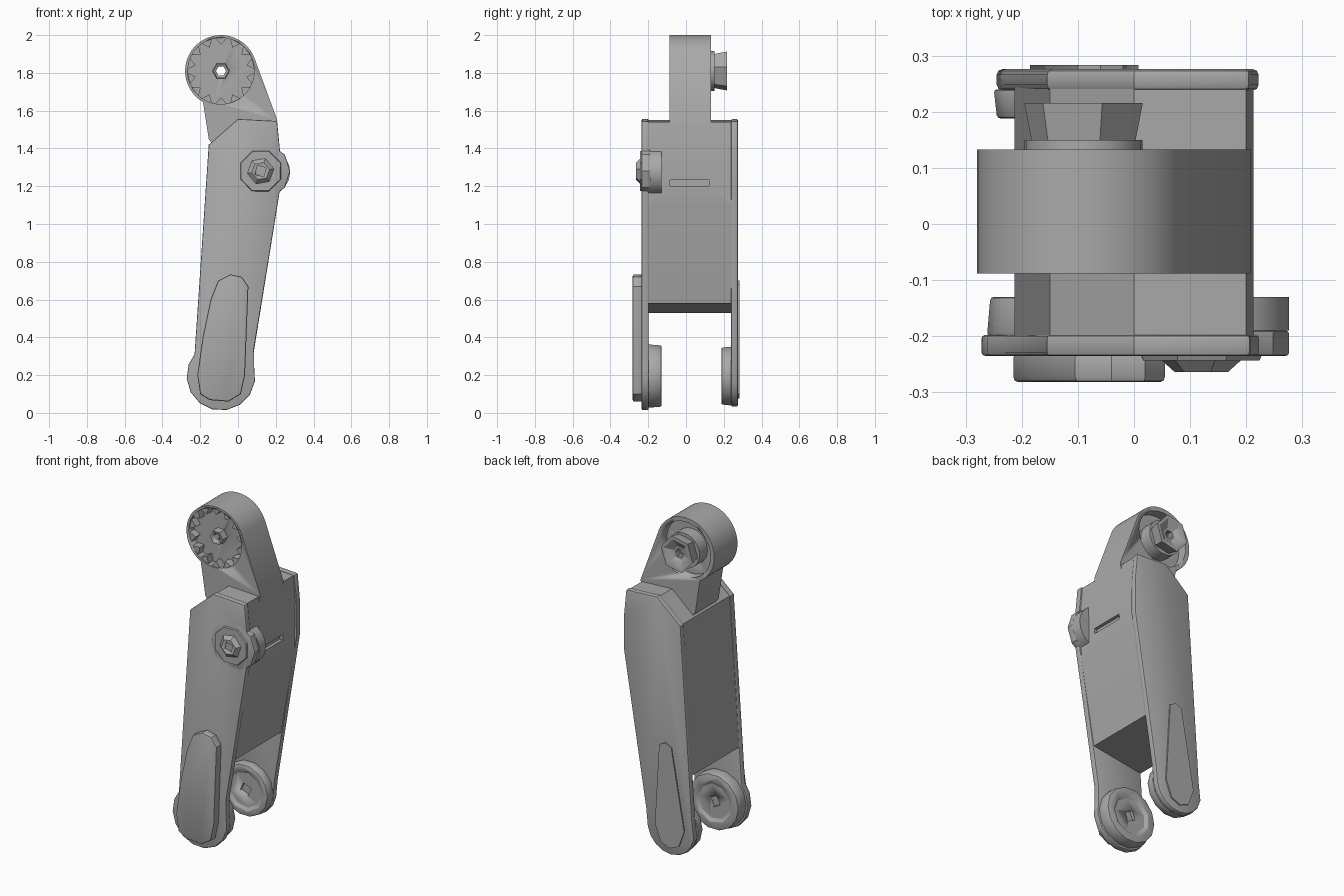
import bpy, bmesh
from math import sin, cos, pi, radians

cube = bpy.data.objects.get("Cube")
if cube:
    bpy.data.objects.remove(cube, do_unlink=True)

grey = bpy.data.materials.new("mid grey")
grey.use_nodes = True
grey.diffuse_color = (0.4, 0.4, 0.4, 1)
grey.node_tree.nodes["Principled BSDF"].inputs["Base Color"].default_value = (0.4, 0.4, 0.4, 1)


def activate(ob):
    bpy.ops.object.select_all(action='DESELECT')
    ob.select_set(True)
    bpy.context.view_layer.objects.active = ob


def arc(cx, cz, r, a0, a1, n):
    """Points on an arc in the XZ plane, angles in degrees."""
    return [(cx + r * cos(radians(a0 + (a1 - a0) * i / n)),
             cz + r * sin(radians(a0 + (a1 - a0) * i / n))) for i in range(n + 1)]


def loft(name, front, back, y0, y1, bevel=0, smooth=True):
    """Solid between an XZ outline at y0 and a matching one at y1."""
    bm = bmesh.new()
    a = [bm.verts.new((x, y0, z)) for x, z in front]
    b = [bm.verts.new((x, y1, z)) for x, z in back]
    bm.faces.new(a)
    bm.faces.new(b[::-1])
    for i in range(len(a)):
        j = (i + 1) % len(a)
        bm.faces.new((a[i], b[i], b[j], a[j]))
    bmesh.ops.recalc_face_normals(bm, faces=bm.faces)
    me = bpy.data.meshes.new(name)
    bm.to_mesh(me)
    bm.free()
    me.materials.append(grey)
    ob = bpy.data.objects.new(name, me)
    bpy.context.collection.objects.link(ob)
    activate(ob)
    if bevel:
        mod = ob.modifiers.new("bevel", 'BEVEL')
        mod.width = bevel
        mod.segments = 2
        mod.limit_method = 'ANGLE'
        mod.angle_limit = radians(50)
        bpy.ops.object.modifier_apply(modifier="bevel")
    if smooth:
        bpy.ops.object.shade_smooth_by_angle(angle=radians(30))
    return ob


def prism(name, pts, y0, y1, bevel=0):
    return loft(name, pts, pts, y0, y1, bevel)


def disc(name, c, r0, r1, n, y0, y1, turn=0, bevel=0):
    """Disc along Y with radius r0 at y0 and r1 at y1."""
    ring = lambda r: arc(c[0], c[1], r, turn, turn + 360, n)[:-1]
    return loft(name, ring(r0), ring(r1), y0, y1, bevel)


def cut(ob, cutter):
    activate(ob)
    mod = ob.modifiers.new("cut", 'BOOLEAN')
    mod.operation = 'DIFFERENCE'
    mod.solver = 'EXACT'
    mod.object = cutter
    bpy.ops.object.modifier_apply(modifier="cut")
    bpy.data.objects.remove(cutter, do_unlink=True)


HEAD = (-0.09, 1.81)
FOOT = (-0.09, 0.195)
BOLT = (0.12, 1.28)

# Body core between the side plates, with a slot in its side
core = prism("body_core", [(-0.15, 1.42), (0, 1.55), (0.2, 1.54), (0.213, 1.39),
                           (0.207, 1.1), (0.118, 0.58), (-0.213, 0.53)], -0.21, 0.25)
cut(core, prism("slot_cutter", [(0.19, 1.2), (0.3, 1.2), (0.3, 1.232), (0.19, 1.232)], -0.085, 0.125))

# Side plates: shared upper outline, different rounded feet
upper = [(0.085, 0.34), (0.222, 1.18), (0.222, 1.39), (0.207, 1.545),
         (0, 1.556), (-0.155, 1.42), (-0.23, 0.31)]
prism("front_plate", upper + arc(*FOOT, 0.182, 160, 375, 9), -0.235, -0.198, 0.006)
prism("back_plate", upper[1:-1] + [(-0.232, 0.27)] + arc(-0.09, 0.19, 0.157, 190, 350, 8)
      + [(0.075, 0.27)], 0.238, 0.276, 0.01)

# Long pads on the plates
pad = [(-0.215, 0.2), (-0.2, 0.1), (-0.15, 0.068), (-0.05, 0.06), (0.015, 0.1), (0.037, 0.2),
       (0.055, 0.67), (0.02, 0.72), (-0.04, 0.733), (-0.105, 0.7), (-0.145, 0.6), (-0.187, 0.4)]
prism("front_pad", pad, -0.282, -0.23, 0.009)
prism("back_pad", [(-0.185, 0.2), (-0.15, 0.1), (-0.09, 0.075), (-0.03, 0.1), (0.008, 0.2),
                   (-0.02, 0.68), (-0.06, 0.7), (-0.1, 0.68)], 0.27, 0.283)

# Foot pivots on the inner faces, each with a dished face and a square socket
for side, y0, y1, r in (("front", -0.2, -0.13, 0.172), ("back", 0.24, 0.188, 0.16)):
    step = 1 if y1 > y0 else -1
    pivot = disc(side + "_foot_pivot", FOOT, r, r - 0.006, 14, y0, y1, 0, 0.006)
    cut(pivot, disc("dish_cutter", FOOT, 0.105, 0.14, 9, y1 - 0.012 * step, y1 + 0.01 * step))
    cut(pivot, disc("socket_cutter", FOOT, 0.04, 0.04, 4, y1 - 0.03 * step, y1 + 0.02 * step, 20))

# Upper joint: lug, inner disc, octagonal washer and domed bolt
disc("joint_lug", (0.128, 1.28), 0.148, 0.148, 10, -0.235, -0.19, 0, 0.005)
disc("joint_inner_disc", (0.15, 1.275), 0.126, 0.126, 20, -0.19, -0.13)
disc("joint_washer", BOLT, 0.112, 0.118, 8, -0.243, -0.23, 22)
bolt = disc("joint_bolt", BOLT, 0.048, 0.075, 6, -0.264, -0.24, 10)
cut(bolt, disc("bolt_cutter", BOLT, 0.034, 0.034, 4, -0.28, -0.252, 30))

# Arm with rounded head, recessed on both faces
arm = prism("arm", arc(*HEAD, 0.19, 22, 240, 32) + [(-0.155, 1.45), (-0.12, 1.4), (0.19, 1.4), (0.208, 1.55)],
            -0.088, 0.133)
cut(arm, disc("front_recess_cutter", HEAD, 0.176, 0.176, 32, -0.12, -0.035))
cut(arm, disc("back_recess_cutter", HEAD, 0.165, 0.165, 32, 0.075, 0.16))
cut(arm, disc("arm_hole_cutter", HEAD, 0.027, 0.027, 6, -0.2, 0.3))

# Ring of teeth inside the front recess
for i in range(14):
    a = 2 * pi * (i + 0.5) / 14
    tooth = [(HEAD[0] + r * cos(a + d), HEAD[1] + r * sin(a + d))
             for r, d in ((0.178, -0.17), (0.178, 0.17), (0.138, 0))]
    loft("tooth_%d" % (i + 1), tooth, tooth, -0.08, -0.033, smooth=False)

# Hollow hub at the front, boss and flared nut at the back
hub = disc("head_hub", HEAD, 0.042, 0.046, 6, -0.078, -0.03)
boss = disc("head_boss", HEAD, 0.105, 0.105, 24, 0.07, 0.15)
nut = disc("head_nut", HEAD, 0.094, 0.108, 6, 0.145, 0.216, 12)
cut(nut, disc("nut_dish_cutter", HEAD, 0.04, 0.1, 6, 0.19, 0.222, 12))
for part in (hub, boss, nut):
    cut(part, disc("hole_cutter", HEAD, 0.027, 0.027, 6, -0.2, 0.3))
